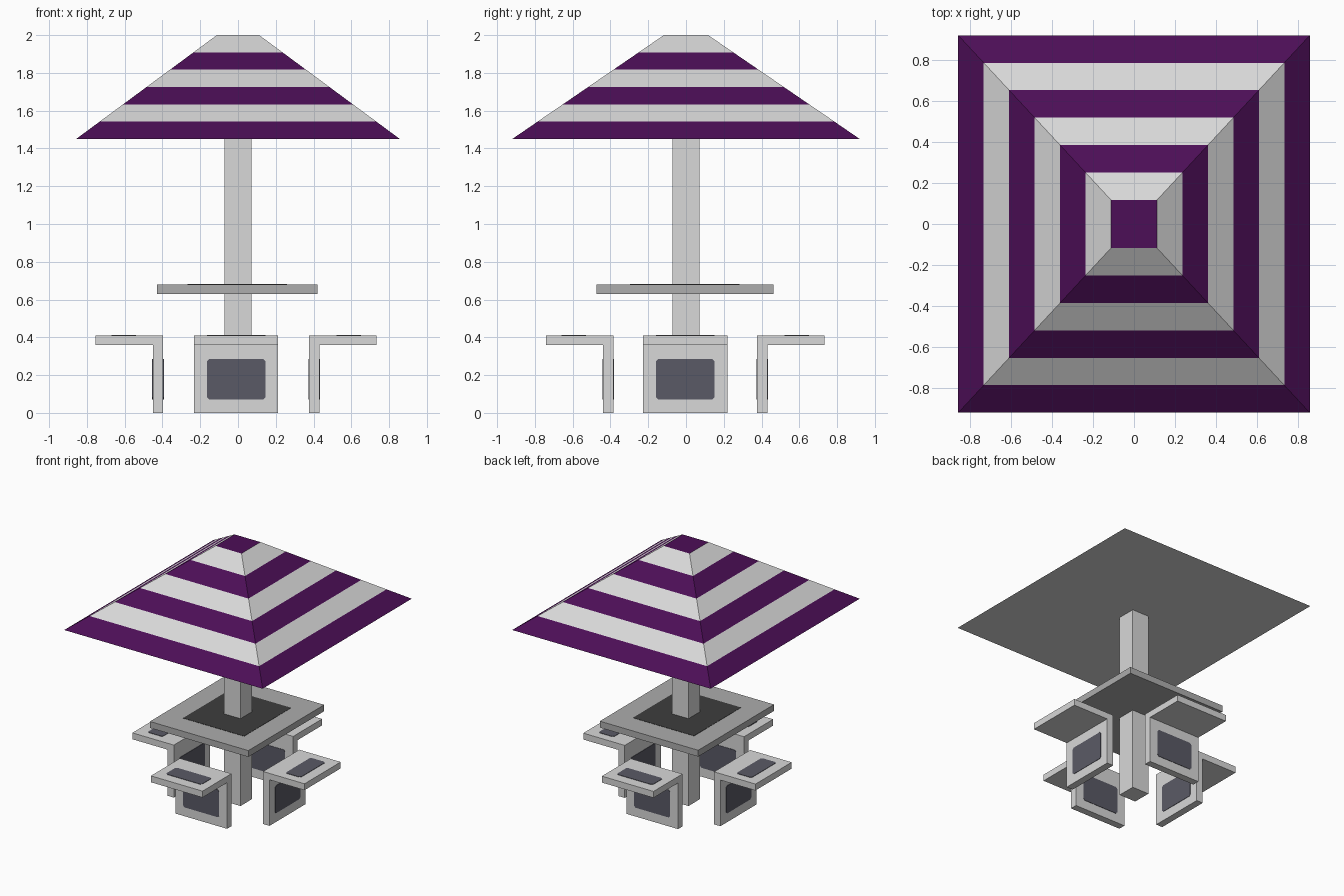
import bpy, bmesh, math
from mathutils import Matrix, Vector

if "Cube" in bpy.data.objects:
    bpy.data.objects.remove(bpy.data.objects["Cube"])


def material(name, r, g, b):
    m = bpy.data.materials.new(name)
    m.diffuse_color = (r, g, b, 1)
    m.use_nodes = True
    m.node_tree.nodes["Principled BSDF"].inputs["Base Color"].default_value = m.diffuse_color
    return m


LIGHT = material("light_grey", 0.69, 0.69, 0.69)
PURPLE = material("purple", 0.073, 0.0044, 0.095)
GREY = material("mid_grey", 0.418, 0.418, 0.418)
DARK = material("charcoal", 0.048, 0.048, 0.048)
SLATE = material("slate", 0.102, 0.102, 0.133)


def finish(name, bm, *mats):
    bmesh.ops.recalc_face_normals(bm, faces=bm.faces)
    me = bpy.data.meshes.new(name)
    bm.to_mesh(me)
    bm.free()
    for m in mats:
        me.materials.append(m)
    ob = bpy.data.objects.new(name, me)
    bpy.context.collection.objects.link(ob)
    return ob


def prism(name, outline, vec, mat, matrix=Matrix()):
    """Extrude a closed outline along vec, then place it."""
    bm = bmesh.new()
    face = bm.faces.new([bm.verts.new(p) for p in outline])
    geom = bmesh.ops.extrude_face_region(bm, geom=[face], use_keep_orig=True)["geom"]
    bmesh.ops.translate(bm, vec=vec, verts=[v for v in geom if isinstance(v, bmesh.types.BMVert)])
    bm.transform(matrix)
    return finish(name, bm, mat)


def rect(hx, hy, z, cx=0, cy=0):
    return [Vector((cx + sx * hx, cy + sy * hy, z)) for sx, sy in ((-1, -1), (1, -1), (1, 1), (-1, 1))]


def plate(name, w, h, matrix):
    """Thin panel with clipped corners, rising from its local z = 0."""
    c = 0.012
    pts = []
    for sx, sy in ((-1, -1), (1, -1), (1, 1), (-1, 1)):
        a = (sx * (w / 2 - c), sy * h / 2, 0)
        b = (sx * w / 2, sy * (h / 2 - c), 0)
        pts += [a, b] if sx * sy < 0 else [b, a]
    prism(name, pts, (0, 0, 0.003), SLATE, matrix)


# Striped canopy: stacked rings, alternating colours by height
BANDS = 6
bm = bmesh.new()
rings = []
for i in range(BANDS + 1):
    t = i / BANDS
    ring = rect(0.857 + (0.112 - 0.857) * t, 0.92 + (0.117 - 0.92) * t, 1.45 + 0.55 * t)
    rings.append([bm.verts.new(p) for p in ring])
for i in range(BANDS):
    for k in range(4):
        n = (k + 1) % 4
        f = bm.faces.new((rings[i][k], rings[i][n], rings[i + 1][n], rings[i + 1][k]))
        f.material_index = 1 - i % 2
bm.faces.new(rings[0]).material_index = 0
bm.faces.new(rings[-1]).material_index = 1
finish("canopy", bm, LIGHT, PURPLE)

# Post
prism("post", rect(0.072, 0.072, 0), (0, 0, 1.455), LIGHT)

# Table with a dark inlay
prism("table_top", rect(0.425, 0.468, 0.63, -0.004, -0.006), (0, 0, 0.05), GREY)
prism("table_inlay", rect(0.264, 0.29, 0.68, -0.004, -0.006), (0, 0, 0.002), DARK)

# Four L-shaped stools with slate panels
INNER, OUTER, LEG, HALF = 0.38, 0.738, 0.055, 0.223
profile = [(-INNER, 0), (-INNER, 0.41), (-OUTER, 0.41), (-OUTER, 0.36),
           (-INNER - LEG, 0.36), (-INNER - LEG, 0)]
for k, side in enumerate(("front", "right", "back", "left")):
    place = Matrix.Translation((-0.01, -0.004, 0)) @ Matrix.Rotation(k * math.pi / 2, 4, 'Z')
    if k % 2:
        place = place @ Matrix.Translation((0, -0.006, 0))
    prism(side + "_stool", [(-HALF, y, z) for y, z in profile], (2 * HALF, 0, 0), LIGHT, place)
    outward = Matrix.Translation((0, -INNER - LEG, 0.178)) @ Matrix.Rotation(math.pi / 2, 4, 'X')
    inward = Matrix.Translation((0, -INNER, 0.178)) @ Matrix.Rotation(-math.pi / 2, 4, 'X')
    plate(side + "_leg_outer_panel", 0.31, 0.215, place @ outward)
    plate(side + "_leg_inner_panel", 0.31, 0.215, place @ inward)
    plate(side + "_seat_panel", 0.31, 0.13, place @ Matrix.Translation((0, -0.59, 0.41)))
